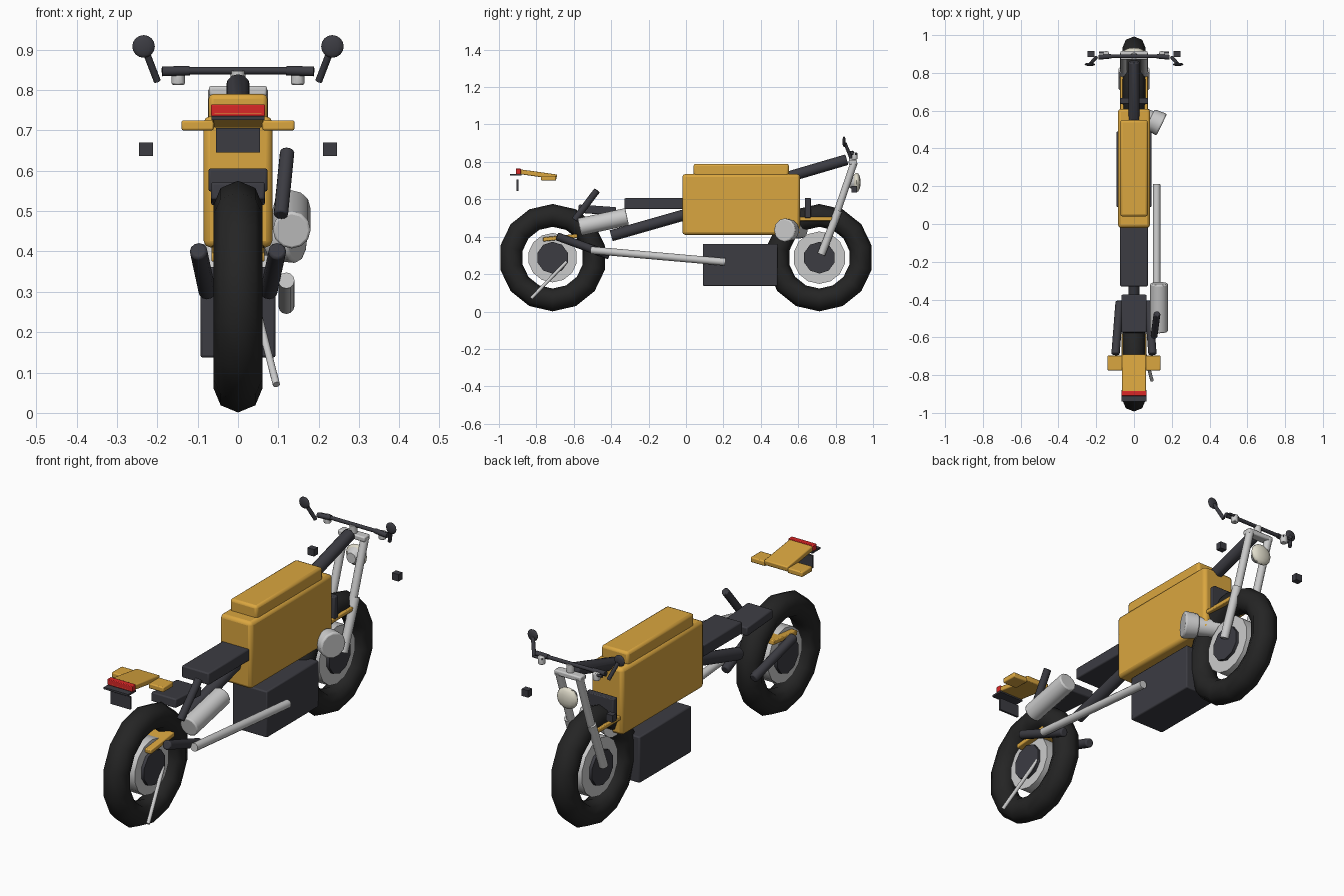
import bpy, math
from mathutils import Vector

if "Cube" in bpy.data.objects:
    bpy.data.objects.remove(bpy.data.objects["Cube"])


def material(name, rgb):
    m = bpy.data.materials.new(name)
    m.diffuse_color = (*rgb, 1)
    m.use_nodes = True
    m.node_tree.nodes["Principled BSDF"].inputs["Base Color"].default_value = m.diffuse_color
    return m


YELLOW = material("yellow", (0.70, 0.38, 0.05))
DARK = material("dark", (0.045, 0.045, 0.055))
RUBBER = material("rubber", (0.018, 0.018, 0.018))
METAL = material("metal", (0.55, 0.55, 0.56))
CREAM = material("cream", (0.75, 0.72, 0.60))
RED = material("red", (0.7, 0.02, 0.02))


def finish(name, mat, smooth=40):
    o = bpy.context.object
    o.name = name
    o.data.materials.append(mat)
    bpy.ops.object.transform_apply(location=False, rotation=False, scale=True)
    bpy.ops.object.shade_smooth_by_angle(angle=math.radians(smooth))
    return o


def box(name, x, y, z, mat, bevel=0.006, tilt=0):
    """Box given by its three ranges, tilted about x in degrees."""
    mid = [(a + b) / 2 for a, b in (x, y, z)]
    bpy.ops.mesh.primitive_cube_add(size=1, location=mid, rotation=(math.radians(tilt), 0, 0))
    bpy.context.object.scale = [b - a for a, b in (x, y, z)]
    o = finish(name, mat)
    if bevel:
        m = o.modifiers.new("bevel", 'BEVEL')
        m.width, m.segments = bevel, 2
    return o


def rod(name, a, b, r, mat, r2=None, sides=12, bevel=0):
    """Round bar from a to b, tapering from r to r2."""
    a, b = Vector(a), Vector(b)
    bpy.ops.mesh.primitive_cone_add(vertices=sides, radius1=r, radius2=r if r2 is None else r2,
                                    depth=(b - a).length, location=(a + b) / 2,
                                    rotation=(b - a).to_track_quat('Z', 'Y').to_euler())
    o = finish(name, mat)
    if bevel:
        m = o.modifiers.new("bevel", 'BEVEL')
        m.width, m.segments, m.limit_method = bevel, 2, 'ANGLE'
    return o


def ball(name, loc, size, mat):
    bpy.ops.mesh.primitive_uv_sphere_add(segments=12, ring_count=8, radius=1, location=loc)
    bpy.context.object.scale = size
    return finish(name, mat, 60)


# wheels: tyre, rim and hub
for side, y, rim in (("rear", -0.713, 0.132), ("front", 0.713, 0.14)):
    bpy.ops.mesh.primitive_torus_add(major_segments=14, minor_segments=8, major_radius=0.226,
                                     minor_radius=0.061, location=(0, y, 0.288),
                                     rotation=(0, math.pi / 2, 0))
    finish(side + "_tyre", RUBBER, 60)
    rod(side + "_rim", (-0.035, y, 0.288), (0.035, y, 0.288), rim, METAL, sides=14)
    rod(side + "_hub", (-0.05, y, 0.288), (0.05, y, 0.288), 0.085, DARK, sides=10)

# main body
box("body", (-0.085, 0.085), (-0.02, 0.61), (0.41, 0.735), YELLOW, 0.016)
box("tank_top", (-0.073, 0.073), (0.04, 0.55), (0.72, 0.79), YELLOW, 0.012)
box("engine", (-0.093, 0.093), (0.09, 0.49), (0.137, 0.362), DARK)
box("seat", (-0.073, 0.073), (-0.33, 0.0), (0.548, 0.606), DARK)
box("rear_seat", (-0.067, 0.067), (-0.575, -0.375), (0.521, 0.565), DARK, tilt=-4)

# frame
rod("frame_tube", (0, -0.4, 0.405), (0, 0.02, 0.525), 0.03, DARK)
rod("neck_tube", (0, 0.53, 0.715), (0, 0.86, 0.812), 0.03, DARK, bevel=0.006)

# exhaust
rod("exhaust_pipe", (0.12, -0.51, 0.328), (0.12, 0.21, 0.265), 0.02, METAL)
rod("muffler", (0.133, -0.57, 0.452), (0.133, -0.315, 0.507), 0.047, METAL, bevel=0.006)

# intake: filter can on a neck
rod("air_filter", (0.085, 0.555, 0.435), (0.147, 0.525, 0.435), 0.058, METAL, 0.064, bevel=0.008)
rod("air_filter_neck", (-0.03, 0.61, 0.435), (0.09, 0.553, 0.435), 0.045, METAL)

# fenders
box("front_fender", (-0.073, 0.073), (0.6, 0.81), (0.485, 0.505), YELLOW, 0.004)
box("front_bracket", (-0.075, 0.075), (0.635, 0.667), (0.5, 0.608), DARK, 0.004)
box("rear_fender", (-0.066, 0.066), (-0.765, -0.58), (0.384, 0.406), YELLOW, 0.004, tilt=6)

# tail unit
box("tail", (-0.063, 0.063), (-0.91, -0.69), (0.722, 0.748), YELLOW, 0.005, tilt=-8)
box("tail_light", (-0.067, 0.067), (-0.91, -0.883), (0.735, 0.764), RED, 0.003)
box("tail_shelf", (-0.066, 0.066), (-0.94, -0.88), (0.726, 0.735), DARK, 0)
box("rear_plate", (-0.054, 0.054), (-0.906, -0.896), (0.645, 0.706), DARK, 0)

# paired parts
for s, side in ((-1, "left_"), (1, "right_")):
    box(side + "tail_tab", sorted((s * 0.06, s * 0.14)), (-0.775, -0.695), (0.7, 0.725), YELLOW, 0.005)
    rod(side + "swing_arm", (s * 0.098, -0.69, 0.402), (s * 0.076, -0.41, 0.3), 0.022, DARK, bevel=0.006)
    rod(side + "fork_upper", (s * 0.055, 0.9, 0.8), (s * 0.055, 0.79, 0.48), 0.019, METAL)
    rod(side + "fork_lower", (s * 0.062, 0.815, 0.54), (s * 0.062, 0.723, 0.305), 0.021, METAL)
    box(side + "indicator", sorted((s * 0.21, s * 0.245)), (0.885, 0.915), (0.636, 0.67), DARK, 0)
    rod(side + "mirror_stalk", (s * 0.2, 0.882, 0.822), (s * 0.23, 0.85, 0.9), 0.009, DARK)
    ball(side + "mirror", (s * 0.234, 0.845, 0.908), (0.028, 0.009, 0.028), DARK)
    rod(side + "grip", (s * 0.12, 0.888, 0.848), (s * 0.188, 0.882, 0.846), 0.012, DARK)
    rod(side + "lever", (s * 0.135, 0.908, 0.842), (s * 0.185, 0.908, 0.842), 0.006, DARK)
    rod(side + "reservoir", (s * 0.148, 0.9, 0.813), (s * 0.148, 0.9, 0.85), 0.017, METAL, bevel=0.004)

# handlebar and clamp
rod("handlebar", (-0.185, 0.888, 0.848), (0.185, 0.888, 0.848), 0.009, DARK)
box("fork_clamp", (-0.072, 0.072), (0.87, 0.915), (0.785, 0.81), METAL)
rod("steering_stem", (0, 0.89, 0.79), (0, 0.888, 0.848), 0.018, METAL)

# headlight
rod("headlight_shell", (0, 0.87, 0.69), (0, 0.915, 0.69), 0.025, METAL, 0.052)
ball("headlight_lens", (0, 0.912, 0.69), (0.056, 0.022, 0.052), CREAM)

# right-hand lever and kickstand
rod("shock_lever", (0.106, -0.595, 0.49), (0.122, -0.475, 0.648), 0.018, DARK, bevel=0.004)
rod("kickstand", (0.045, -0.64, 0.265), (0.095, -0.828, 0.07), 0.009, METAL)
